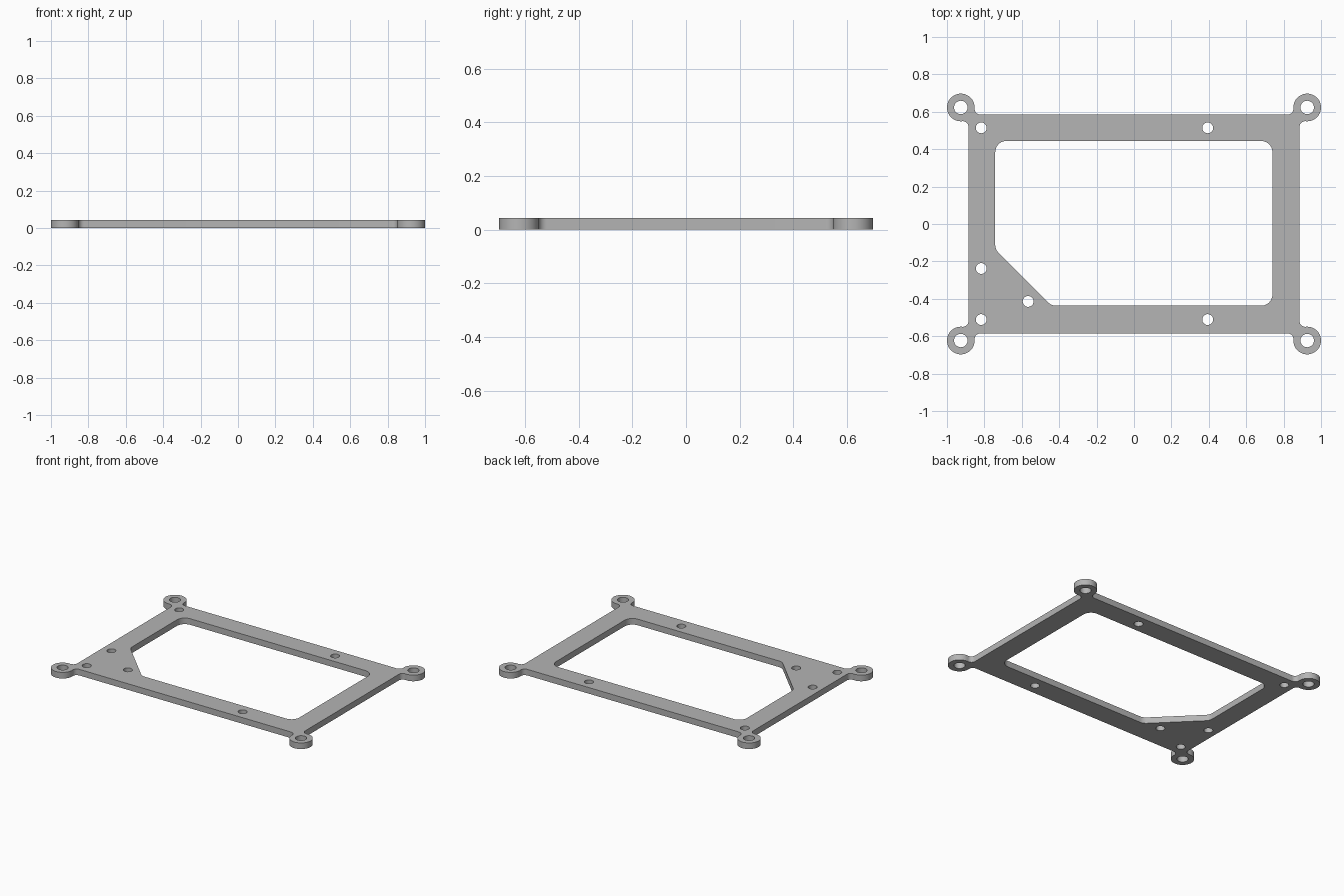
import bpy
import bmesh
from math import pi, sin, cos, tan, sqrt, atan2, radians
from mathutils import Vector

THICK = 0.043
FRAME = Vector((0.885, 0.585))    # half size of the outer rectangle
EAR = Vector((0.926, 0.623))      # centre of a corner mounting ear
EAR_R, EAR_HOLE, BLEND = 0.074, 0.036, 0.03
SCREW_R, WINDOW_R = 0.029, 0.06

cube = bpy.data.objects.get("Cube")
if cube:
    bpy.data.objects.remove(cube, do_unlink=True)


def arc(centre, r, start, end, steps):
    angles = [start + (end - start) * i / steps for i in range(steps + 1)]
    return [Vector((centre[0] + r * cos(a), centre[1] + r * sin(a))) for a in angles]


def circle(centre, r, steps=40):
    return arc(centre, r, 0, 2 * pi, steps)[:-1]


def rounded(corners, r):
    """Round every corner of a convex counter-clockwise polygon."""
    points = []
    for i, p in enumerate(corners):
        a = (corners[i - 1] - p).normalized()
        b = (corners[(i + 1) % len(corners)] - p).normalized()
        half = a.angle(b) / 2
        centre = p + (a + b).normalized() * r / sin(half)
        out = p + a * r / tan(half) - centre
        start = atan2(out.y, out.x)
        points += arc(centre, r, start, start + pi - 2 * half, 10)
    return points


def ear_outline():
    """Ear at the +x +y corner, blended into both frame edges."""
    inset = EAR - FRAME
    reach = EAR_R + BLEND
    dx, dy = BLEND - inset.x, BLEND - inset.y
    low = EAR + Vector((dx, -sqrt(reach ** 2 - dx ** 2)))
    high = EAR + Vector((-sqrt(reach ** 2 - dy ** 2), dy))
    t = atan2(EAR.y - low.y, EAR.x - low.x)
    u = atan2(high.y - EAR.y, high.x - EAR.x) % (2 * pi)
    return (arc(low, BLEND, pi, t, 8)
            + arc(EAR, EAR_R, t - pi, u, 36)[1:-1]
            + arc(high, BLEND, u - pi, -pi / 2, 8))


# Outer outline: one ear mirrored to all four corners
ear = ear_outline()
outline = []
for sx, sy in ((1, 1), (-1, 1), (-1, -1), (1, -1)):
    corner = [Vector((p.x * sx, p.y * sy)) for p in ear]
    outline += corner if sx * sy > 0 else corner[::-1]

# Central window with one cut corner
window = rounded([Vector(p) for p in (
    (0.74, -0.437), (0.74, 0.444), (-0.742, 0.444),
    (-0.742, -0.136), (-0.441, -0.437))], WINDOW_R)

# Ear holes and screw holes
holes = [circle((EAR.x * sx, EAR.y * sy), EAR_HOLE) for sx in (-1, 1) for sy in (-1, 1)]
holes += [circle(c, SCREW_R, 32) for c in (
    (-0.817, 0.514), (0.394, 0.514), (-0.817, -0.238),
    (-0.566, -0.414), (-0.817, -0.511), (0.394, -0.511))]

# Filled and extruded flat profile
profile = bpy.data.curves.new("plate_profile", "CURVE")
profile.dimensions = "2D"
profile.fill_mode = "BOTH"
profile.extrude = THICK / 2
for loop in [outline, window] + holes:
    spline = profile.splines.new("POLY")
    spline.points.add(len(loop) - 1)
    for point, p in zip(spline.points, loop):
        point.co = (p.x, p.y, 0, 1)
    spline.use_cyclic_u = True
helper = bpy.data.objects.new("plate_profile", profile)
bpy.context.collection.objects.link(helper)
bpy.context.view_layer.update()
evaluated = helper.evaluated_get(bpy.context.evaluated_depsgraph_get())
mesh = bpy.data.meshes.new_from_object(evaluated)
bpy.data.objects.remove(helper, do_unlink=True)

# Weld the walls to the caps and stand the plate on the ground
bm = bmesh.new()
bm.from_mesh(mesh)
bmesh.ops.remove_doubles(bm, verts=bm.verts, dist=0.0001)
bmesh.ops.translate(bm, verts=bm.verts, vec=(0, 0, THICK / 2))
bmesh.ops.recalc_face_normals(bm, faces=bm.faces)
bm.to_mesh(mesh)
bm.free()

grey = bpy.data.materials.new("plain_grey")
grey.use_nodes = True
colour = (0.46, 0.46, 0.46, 1)
grey.diffuse_color = colour
grey.node_tree.nodes["Principled BSDF"].inputs["Base Color"].default_value = colour
mesh.materials.clear()
mesh.materials.append(grey)

mesh.name = "mounting_plate"
plate = bpy.data.objects.new("mounting_plate", mesh)
bpy.context.collection.objects.link(plate)
bpy.ops.object.select_all(action="DESELECT")
plate.select_set(True)
bpy.context.view_layer.objects.active = plate
bpy.ops.object.shade_smooth_by_angle(angle=radians(30))
